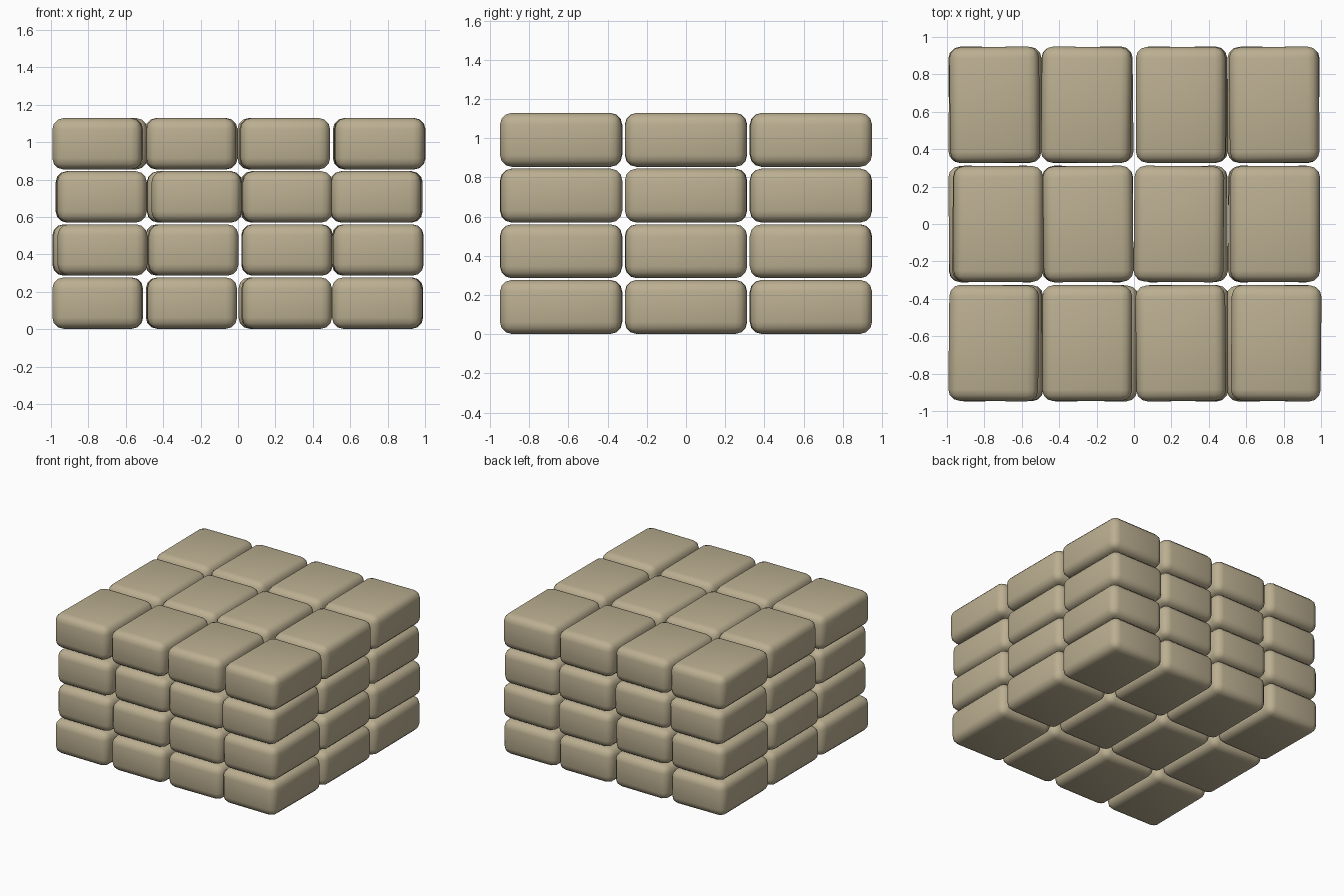
import bpy, math

if "Cube" in bpy.data.objects:
    bpy.data.objects.remove(bpy.data.objects["Cube"])

mat = bpy.data.materials.new("sand")
mat.diffuse_color = (0.50, 0.43, 0.285, 1)
mat.use_nodes = True
mat.node_tree.nodes["Principled BSDF"].inputs["Base Color"].default_value = mat.diffuse_color

SIZE = (0.48, 0.62, 0.275)      # one sandbag
PITCH_Y, PITCH_Z = 0.637, 0.284

# x centres of the four bags in each row: layers bottom to top, rows front to back
CENTRES = [
    [(-0.75, -0.245, 0.26, 0.745), (-0.75, -0.25, 0.245, 0.75), (-0.75, -0.25, 0.25, 0.745)],
    [(-0.725, -0.24, 0.265, 0.75), (-0.75, -0.25, 0.26, 0.745), (-0.75, -0.255, 0.26, 0.75)],
    [(-0.73, -0.22, 0.265, 0.735), (-0.73, -0.245, 0.26, 0.745), (-0.735, -0.245, 0.255, 0.74)],
    [(-0.75, -0.25, 0.25, 0.76), (-0.725, -0.245, 0.24, 0.755), (-0.745, -0.255, 0.25, 0.75)],
]


def sandbag(name, x, y, z, yaw):
    bpy.ops.mesh.primitive_cube_add(size=1, location=(x, y, z), rotation=(0, 0, yaw))
    bag = bpy.context.object
    bag.name = name
    bag.scale = SIZE
    bpy.ops.object.transform_apply(location=False, rotation=False, scale=True)
    bev = bag.modifiers.new("round_edges", 'BEVEL')
    bev.width = 0.06
    bev.segments = 3
    bpy.ops.object.shade_smooth()
    bag.data.materials.append(mat)


# stacked wall of bags with a slight alternating twist
for k, layer in enumerate(CENTRES):
    for j, row in enumerate(layer):
        for i, x in enumerate(row):
            yaw = math.radians(0.6) * ((i + j + k) % 3 - 1)
            sandbag(f"sandbag_{k}_{j}_{i}", x, (j - 1) * PITCH_Y,
                    SIZE[2] / 2 + 0.002 + k * PITCH_Z, yaw)
